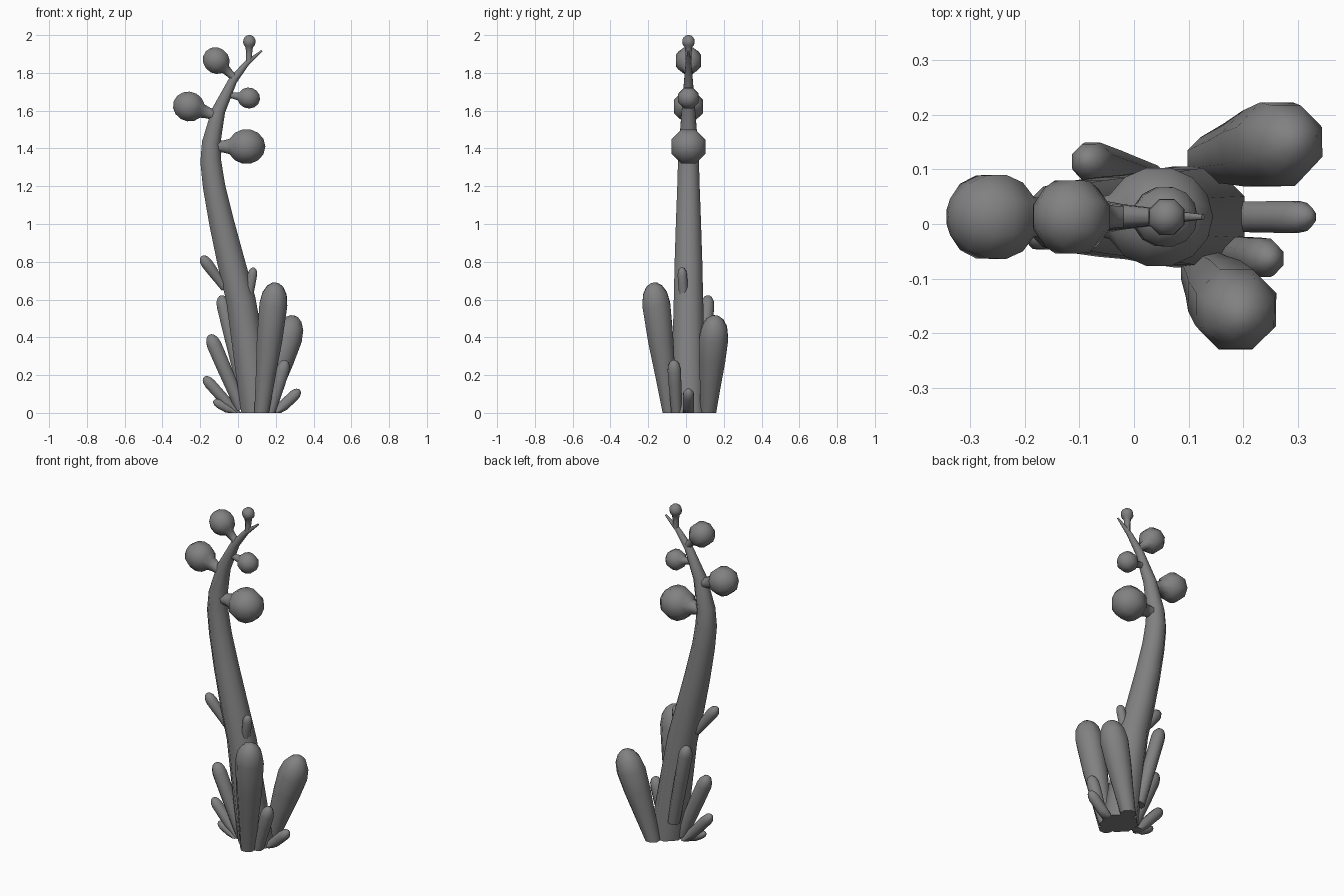
import bpy
import bmesh
import math
from mathutils import Vector

cube = bpy.data.objects.get("Cube")
if cube:
    bpy.data.objects.remove(cube, do_unlink=True)

grey = bpy.data.materials.new("mid grey")
grey.use_nodes = True
COLOUR = (0.22, 0.22, 0.22, 1)
grey.diffuse_color = COLOUR
grey.node_tree.nodes["Principled BSDF"].inputs["Base Color"].default_value = COLOUR

MID_Y = 0.013


def tube(name, path, radii, sides=8, flat_base=False):
    """Loft round rings along a path; a zero radius closes to a point."""
    path = [Vector(p) for p in path]
    bm = bmesh.new()
    rings = []
    for i, (p, r) in enumerate(zip(path, radii)):
        if r == 0:
            rings.append([bm.verts.new(p)])
            continue
        axis = (path[min(i + 1, len(path) - 1)] - path[max(i - 1, 0)]).normalized()
        if flat_base and i == 0:
            axis = Vector((0, 0, 1))
        v = axis.cross(Vector((0, 1, 0))).normalized()
        u = v.cross(axis)
        ring = []
        for k in range(sides):
            a = 2 * math.pi * (k + 0.5) / sides
            q = p + r * (math.cos(a) * u + math.sin(a) * v)
            q.z = max(q.z, 0)
            ring.append(bm.verts.new(q))
        rings.append(ring)
    for a, b in zip(rings, rings[1:]):
        for k in range(sides):
            quad = [a[k % len(a)], a[(k + 1) % len(a)], b[(k + 1) % len(b)], b[k % len(b)]]
            bm.faces.new(list(dict.fromkeys(quad)))
    for end in (rings[0], rings[-1]):
        if len(end) > 1:
            bm.faces.new(end)
    bmesh.ops.recalc_face_normals(bm, faces=bm.faces)
    mesh = bpy.data.meshes.new(name)
    bm.to_mesh(mesh)
    bm.free()
    mesh.materials.append(grey)
    obj = bpy.data.objects.new(name, mesh)
    bpy.context.collection.objects.link(obj)
    bpy.ops.object.select_all(action='DESELECT')
    obj.select_set(True)
    bpy.context.view_layer.objects.active = obj
    bpy.ops.object.shade_smooth_by_angle(angle=math.radians(60))
    return obj


def leaf(name, base, tip, base_r, max_r):
    """Club-shaped leaf that swells towards a rounded tip."""
    base, tip = Vector(base), Vector(tip)
    length = (tip - base).length
    path = [base, base.lerp(tip, 0.3), base.lerp(tip, 0.55)]
    radii = [base_r, base_r + (max_r - base_r) * 0.4, base_r + (max_r - base_r) * 0.8]
    cap = min(1.5 * max_r, length * 0.35)
    for deg in (0, 30, 55, 75, 90):
        a = math.radians(deg)
        path.append(tip + (base - tip).normalized() * cap * (1 - math.sin(a)))
        radii.append(max_r * math.cos(a) if deg < 90 else 0)
    tube(name, path, radii, flat_base=base.z == 0)


def bud(name, root, centre, neck_r, ball_r):
    """Round ball flaring out of a thin neck."""
    root = Vector((root[0], MID_Y, root[1]))
    centre = Vector((centre[0], MID_Y, centre[1]))
    axis = (centre - root).normalized()
    start = math.asin(min(1, 1.25 * neck_r / ball_r))
    path, radii = [root, root.lerp(centre - axis * ball_r, 0.6)], [neck_r, neck_r]
    for k in range(7):
        a = start + (math.pi - start) * k / 6
        path.append(centre - axis * ball_r * math.cos(a))
        radii.append(ball_r * math.sin(a) if k < 6 else 0)
    tube(name, path, radii)


# Curved stem: x, z, radius
stem = [(0.11, 0, 0.1), (0.07, 0.25, 0.094), (0.015, 0.6, 0.084), (-0.037, 0.8, 0.079),
        (-0.085, 1.0, 0.072), (-0.127, 1.2, 0.064), (-0.144, 1.33, 0.06),
        (-0.142, 1.43, 0.053), (-0.103, 1.6, 0.039), (-0.027, 1.76, 0.025),
        (0.045, 1.85, 0.016), (0.127, 1.918, 0.005)]
tube("stem", [(x, MID_Y, z) for x, z, r in stem], [r for x, z, r in stem], flat_base=True)

# Buds on the upper stem
bud("lower_left_bud", (-0.11, 1.41), (0.045, 1.41), 0.035, 0.1)
bud("lower_right_bud", (-0.12, 1.575), (-0.26, 1.622), 0.032, 0.085)
bud("upper_left_bud", (-0.06, 1.685), (0.057, 1.667), 0.018, 0.06)
bud("upper_right_bud", (-0.01, 1.765), (-0.115, 1.865), 0.022, 0.074)
bud("top_bud", (0.058, 1.86), (0.06, 1.965), 0.017, 0.036)

# Leaves around the foot and lower stem
leaf("large_front_leaf", (0.125, -0.085, 0), (0.2, -0.172, 0.69), 0.042, 0.08)
leaf("large_back_leaf", (0.14, 0.118, 0), (0.3, 0.155, 0.515), 0.045, 0.083)
leaf("small_front_leaf", (0.17, -0.05, 0), (0.253, -0.065, 0.28), 0.03, 0.038)
leaf("small_left_leaf", (0.2, MID_Y, 0), (0.328, MID_Y, 0.122), 0.03, 0.032)
leaf("upper_left_leaf", (0.05, -0.01, 0.58), (0.083, -0.022, 0.77), 0.025, 0.027)
leaf("upper_right_leaf", (-0.07, 0.0, 0.66), (-0.193, -0.022, 0.83), 0.022, 0.033)
leaf("back_leaf", (0.03, 0.075, 0.12), (-0.09, 0.118, 0.622), 0.035, 0.039)
leaf("middle_right_leaf", (0.02, 0.01, 0.02), (-0.15, 0.005, 0.415), 0.035, 0.042)
leaf("low_right_leaf", (-0.01, 0.015, 0), (-0.18, 0.015, 0.19), 0.03, 0.032)
leaf("lowest_right_leaf", (-0.02, 0.0, 0), (-0.13, 0.0, 0.065), 0.022, 0.025)
